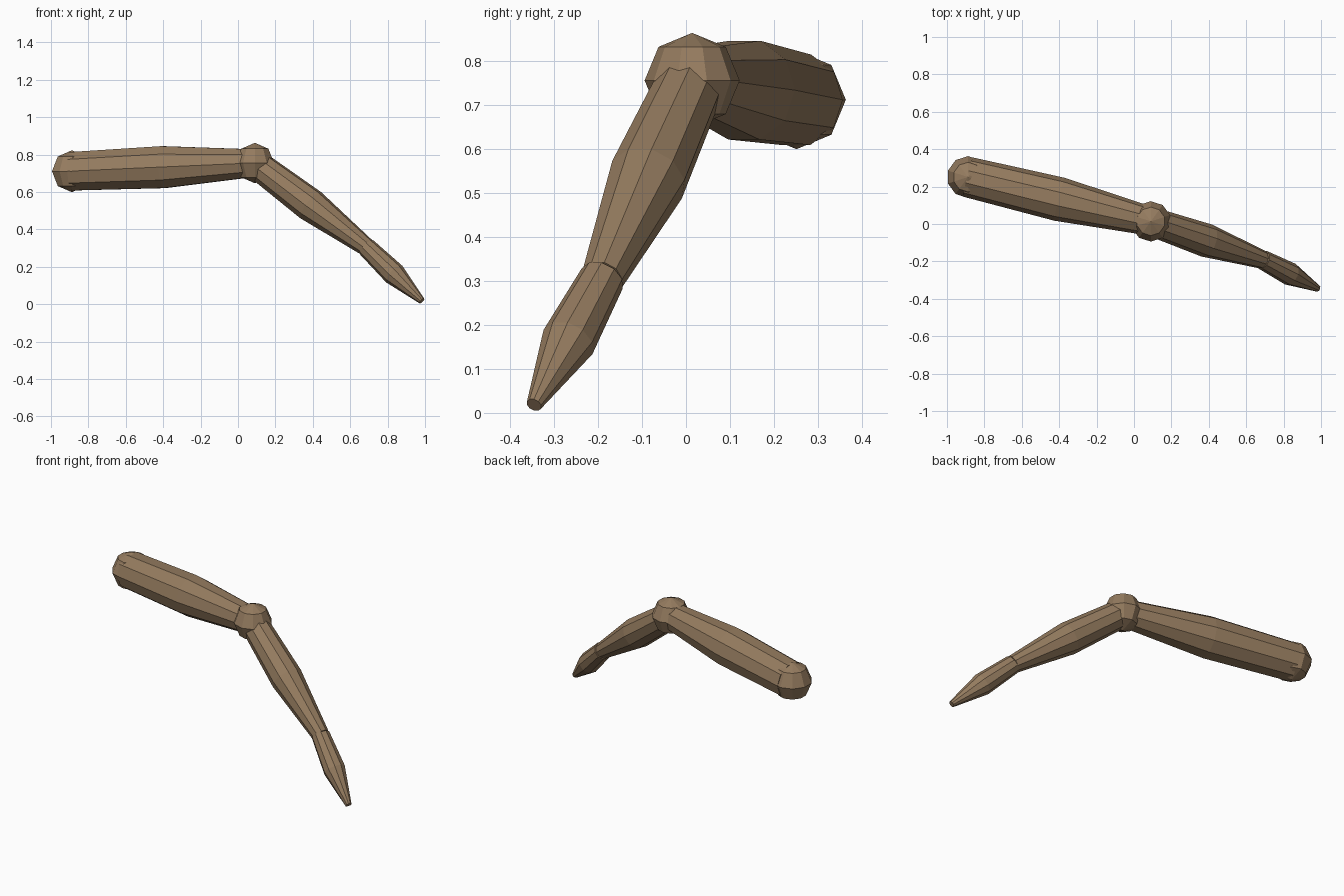
import bpy, bmesh, math
from mathutils import Vector

if "Cube" in bpy.data.objects:
    bpy.data.objects.remove(bpy.data.objects["Cube"])

SIDES = 10
skin = bpy.data.materials.new("tan_brown")
skin.diffuse_color = (0.30, 0.20, 0.115, 1)
skin.use_nodes = True
skin.node_tree.nodes["Principled BSDF"].inputs["Base Color"].default_value = skin.diffuse_color


def finish(bm, name):
    bmesh.ops.recalc_face_normals(bm, faces=bm.faces)
    mesh = bpy.data.meshes.new(name)
    bm.to_mesh(mesh)
    bm.free()
    mesh.materials.append(skin)
    obj = bpy.data.objects.new(name, mesh)
    bpy.context.collection.objects.link(obj)


def limb(name, start, end, radii):
    """Faceted limb with evenly spaced rings between two joints."""
    start, end = Vector(start), Vector(end)
    turn = (end - start).to_track_quat('Z', 'Y')
    bm = bmesh.new()
    rings = []
    for i, r in enumerate(radii):
        centre = start.lerp(end, i / (len(radii) - 1))
        rings.append([bm.verts.new(centre + turn @ Vector((
            r * math.cos(a * math.tau / SIDES),
            r * math.sin(a * math.tau / SIDES), 0))) for a in range(SIDES)])
    for low, high in zip(rings, rings[1:]):
        for a in range(SIDES):
            b = (a + 1) % SIDES
            bm.faces.new((low[a], low[b], high[b], high[a]))
    bm.faces.new(rings[0][::-1])
    bm.faces.new(rings[-1])
    finish(bm, name)


def joint(name, centre, radius):
    """Low-poly ball joint."""
    bm = bmesh.new()
    bmesh.ops.create_uvsphere(bm, u_segments=SIDES, v_segments=4, radius=radius)
    bmesh.ops.translate(bm, verts=bm.verts, vec=centre)
    finish(bm, name)


shoulder = (-0.888, 0.251, 0.711)
elbow = (0.09, 0.014, 0.755)
wrist = (0.688, -0.191, 0.304)
fingertip = (0.983, -0.345, 0.018)

# Ball joints
joint("shoulder_ball", shoulder, 0.112)
joint("elbow_ball", elbow, 0.108)

# Upper arm, forearm and tapered hand
limb("upper_arm", shoulder, elbow, (0.108, 0.118, 0.077))
limb("forearm", elbow, wrist, (0.077, 0.09, 0.049))
limb("hand", wrist, fingertip, (0.052, 0.062, 0.018))
